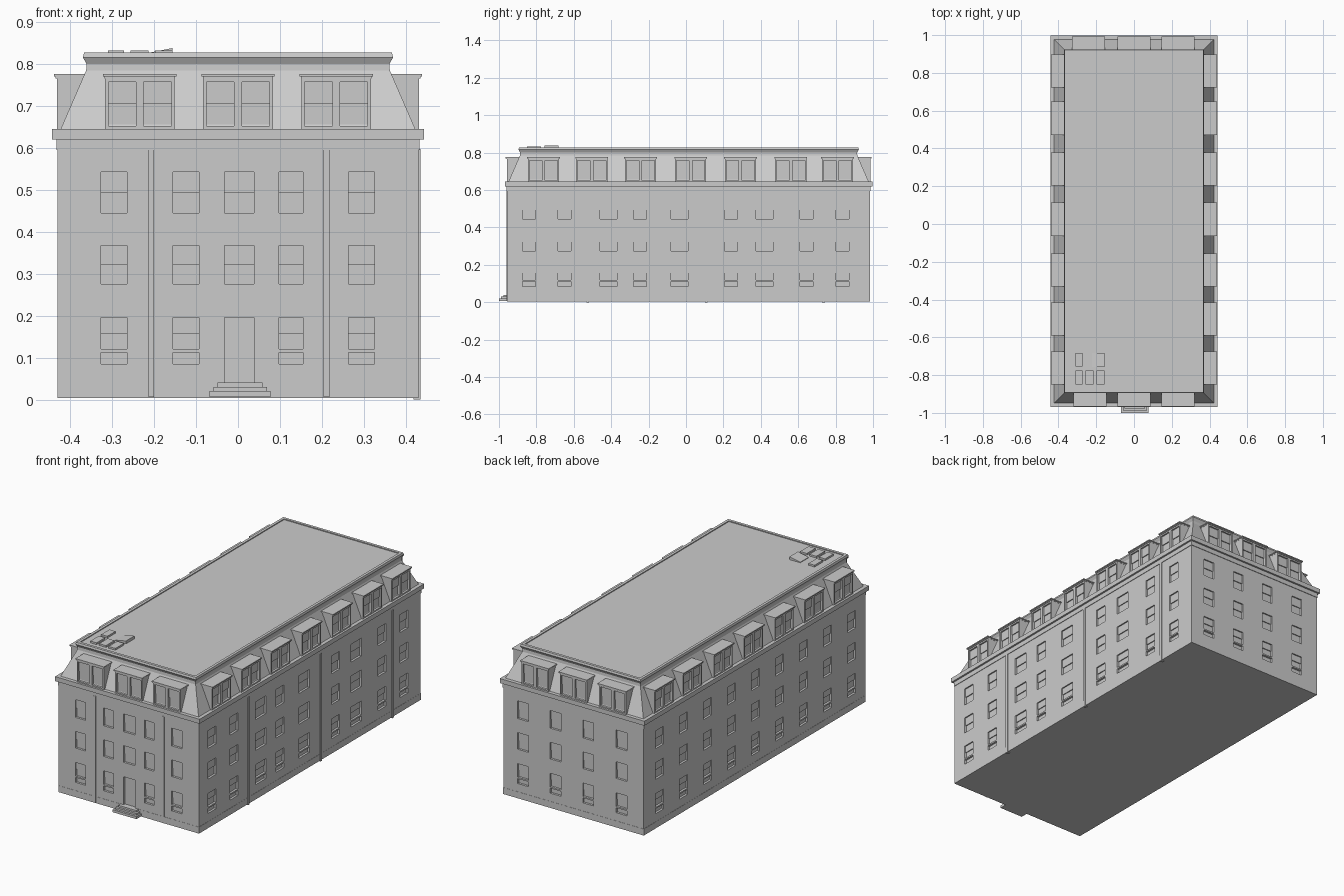
import bpy, bmesh

if "Cube" in bpy.data.objects:
    bpy.data.objects.remove(bpy.data.objects["Cube"])

CY = 0.014      # centre of the building along y
DY = 0.54       # extra half-length along y compared with x
WALL = 0.43     # half-width of the walls
DEPTH = 0.012   # window recess


def finish(name, bm):
    bmesh.ops.recalc_face_normals(bm, faces=bm.faces)
    me = bpy.data.meshes.new(name)
    bm.to_mesh(me)
    bm.free()
    ob = bpy.data.objects.new(name, me)
    bpy.context.collection.objects.link(ob)
    return ob


def box(bm, x0, x1, y0, y1, z0, z1):
    r = bmesh.ops.create_cube(bm, size=1)
    for v in r["verts"]:
        v.co.x = x1 if v.co.x > 0 else x0
        v.co.y = y1 if v.co.y > 0 else y0
        v.co.z = z1 if v.co.z > 0 else z0
    return r["verts"]


def side_box(bm, side, u, w, d0, d1, z0, z1):
    """Box on one facade: u along the wall, d outward distance, d1 > d0."""
    a, b = u - w / 2, u + w / 2
    if side == "right":
        box(bm, d0, d1, a, b, z0, z1)
    elif side == "left":
        box(bm, -d1, -d0, a, b, z0, z1)
    elif side == "back":
        box(bm, a, b, CY + DY + d0, CY + DY + d1, z0, z1)
    else:
        box(bm, a, b, CY - DY - d1, CY - DY - d0, z0, z1)


def loft(name, profile):
    """Sweep a (half-width, z) profile around the rectangular plan."""
    bm = bmesh.new()
    rings = [[bm.verts.new((sx * h, CY + sy * (h + DY), z))
              for sx, sy in ((-1, -1), (1, -1), (1, 1), (-1, 1))] for h, z in profile]
    for r, s in zip(rings, rings[1:]):
        for i in range(4):
            j = (i + 1) % 4
            bm.faces.new((r[i], r[j], s[j], s[i]))
    bm.faces.new(rings[0][::-1])
    bm.faces.new(rings[-1])
    return finish(name, bm)


# Window columns (position, width) for each facade
columns = {
    "front": [(-0.296, 0.062), (-0.124, 0.062), (0.003, 0.07), (0.126, 0.057), (0.294, 0.062)],
    "back": [(x, 0.066) for x in (-0.293, -0.09, 0.11, 0.31)],
    "left": [(0.845 - 0.21 * i, 0.072) for i in range(9)],
    "right": [(y, w) for y, w in zip(
        (-0.84, -0.65, -0.415, -0.247, -0.035, 0.24, 0.42, 0.645, 0.837),
        (0.07, 0.07, 0.09, 0.07, 0.09, 0.07, 0.09, 0.07, 0.07))],
}
rows = [(0.445, 0.543), (0.275, 0.367), (0.12, 0.195), (0.085, 0.112)]

# Walls with recessed window and door openings
walls = loft("walls", [(WALL, 0.005), (WALL, 0.6)])
cut, sash = bmesh.new(), bmesh.new()
for side, cols in columns.items():
    for c, (u, w) in enumerate(cols):
        for r, (z0, z1) in enumerate(rows):
            door = side == "front" and c == 2 and r >= 2
            if door and r == 3:
                continue
            if door:
                z0 = 0.04
            side_box(cut, side, u, w, WALL - DEPTH, WALL + 0.02, z0, z1)
            if r < 3 and not door:   # upper sash sits forward of the lower one
                side_box(sash, side, u, w, WALL - DEPTH - 0.004, WALL - 0.007,
                         (z0 + z1) / 2, z1)
cutter = finish("opening_cutter", cut)
cutter.hide_render = True
mod = walls.modifiers.new("openings", "BOOLEAN")
mod.operation, mod.solver, mod.object = "DIFFERENCE", "EXACT", cutter
bpy.context.view_layer.objects.active = walls
bpy.ops.object.modifier_apply(modifier=mod.name)
bpy.data.objects.remove(cutter)
finish("upper_sashes", sash)

# Plinth, cornice and mansard roof
loft("plinth", [(WALL + 0.001, 0.004), (WALL + 0.001, 0.04)])
loft("cornice", [(0.433, 0.595), (0.433, 0.62), (0.443, 0.62), (0.443, 0.645)])
loft("mansard_roof", [(0.425, 0.64), (0.362, 0.785), (0.361, 0.8), (0.37, 0.816),
                      (0.367, 0.827), (0.352, 0.827), (0.352, 0.822)])

# Dormers: frame pieces around two recessed double-hung windows, with a cap
dormers = {"front": (-0.234, 0, 0.234), "back": (-0.24, 0, 0.234)}
dormers["left"] = dormers["right"] = (-0.762, -0.504, -0.243, 0.025, 0.291, 0.56, 0.81)
body, panes, caps = bmesh.new(), bmesh.new(), bmesh.new()
OUT, BACK = 0.432, 0.36
for side, spots in dormers.items():
    for u in spots:
        for du, w in ((-0.079, 0.008), (0, 0.018), (0.079, 0.008)):
            side_box(body, side, u + du, w, BACK, OUT, 0.645, 0.768)
        for z0, z1 in ((0.645, 0.652), (0.757, 0.768)):
            side_box(body, side, u, 0.164, BACK, OUT - 0.0005, z0, z1)
        side_box(panes, side, u, 0.16, BACK, OUT - 0.014, 0.65, 0.705)
        side_box(panes, side, u, 0.16, BACK, OUT - 0.009, 0.705, 0.76)
        side_box(caps, side, u, 0.168, BACK, OUT + 0.003, 0.765, 0.77)
        side_box(caps, side, u, 0.175, BACK, OUT + 0.007, 0.77, 0.776)
finish("dormer_frames", body)
finish("dormer_windows", panes)
finish("dormer_caps", caps)

# Downpipes on the front and right walls
pipes = bmesh.new()
for side, spots in (("front", (-0.207, 0.211)), ("right", (-0.526, 0.109, 0.735))):
    for u in spots:
        side_box(pipes, side, u, 0.014, WALL - 0.012, WALL + 0.005,
                 0.0 if side == "right" else 0.006, 0.597)
finish("downpipes", pipes)

# Entrance steps
steps = bmesh.new()
for w, y, z0, z1 in ((0.146, -1.0, 0.006, 0.02), (0.128, -0.988, 0.02, 0.03),
                     (0.108, -0.976, 0.03, 0.04)):
    box(steps, 0.005 - w / 2, 0.005 + w / 2, y, -0.95, z0, z1)
finish("entrance_steps", steps)

# Rooftop vents and a sloping skylight
vents = bmesh.new()
for x0, x1 in ((-0.31, -0.272), (-0.256, -0.214), (-0.198, -0.156)):
    box(vents, x0, x1, -0.85, -0.775, 0.815, 0.832)
box(vents, -0.31, -0.272, -0.755, -0.683, 0.815, 0.832)
finish("roof_vents", vents)
sky = bmesh.new()
for v in box(sky, -0.222, -0.156, -0.757, -0.683, 0.815, 0.838):
    if v.co.x < -0.2 and v.co.z > 0.82:
        v.co.z = 0.825
finish("roof_skylight", sky)
